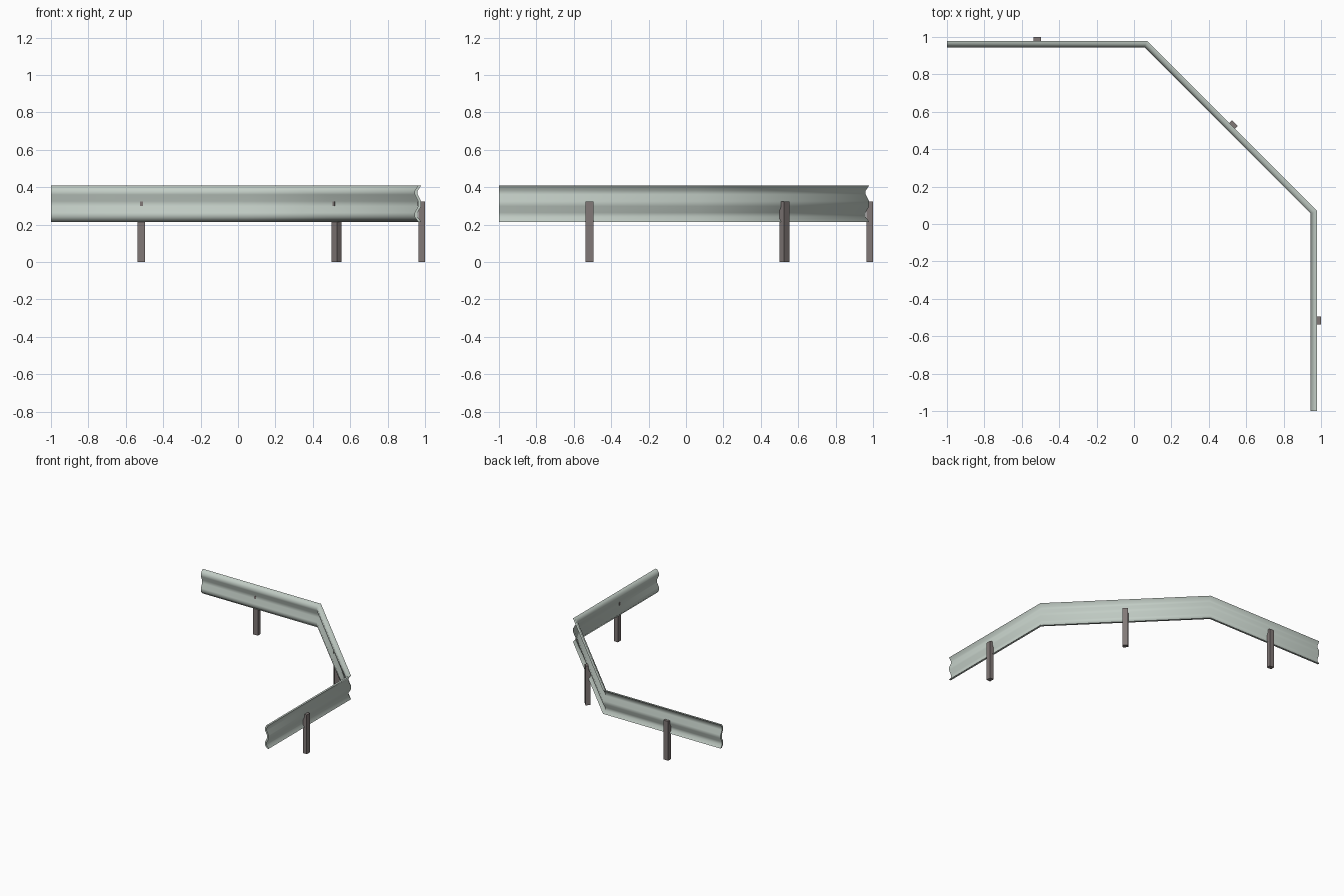
import bpy, bmesh, math
from mathutils import Vector, Matrix

if "Cube" in bpy.data.objects:
    bpy.data.objects.remove(bpy.data.objects["Cube"])


def material(name, rgb):
    m = bpy.data.materials.new(name)
    m.diffuse_color = (*rgb, 1)
    m.use_nodes = True
    m.node_tree.nodes["Principled BSDF"].inputs["Base Color"].default_value = m.diffuse_color
    return m


steel = material("galvanised steel", (0.54, 0.61, 0.56))
post_grey = material("post grey brown", (0.22, 0.19, 0.185))


def finish(name, bm, mat):
    bmesh.ops.recalc_face_normals(bm, faces=bm.faces)
    mesh = bpy.data.meshes.new(name)
    bm.to_mesh(mesh)
    bm.free()
    mesh.materials.append(mat)
    ob = bpy.data.objects.new(name, mesh)
    bpy.context.collection.objects.link(ob)
    return ob


# Rail: W-shaped section (inward offset, height), with thickness, swept along a mitred path
T = 0.016
back = [(0, .408), (.018, .382), (.018, .360), (0, .325),
        (0, .298), (.018, .264), (.018, .240), (0, .215)]
section = back + [(d + T, z) for d, z in reversed(back)]

# path of the back edge with the mitred inward direction at each point
k = math.tan(math.pi / 8)
path = [((-1, .979), (0, -1)), ((.069, .979), (-k, -1)),
        ((.979, .069), (-1, -k)), ((.979, -1), (-1, 0))]

bm = bmesh.new()
rings = [[bm.verts.new((p[0] + n[0] * d, p[1] + n[1] * d, z)) for d, z in section]
         for p, n in path]
count = len(section)
for a, b in zip(rings, rings[1:]):
    for i in range(count):
        j = (i + 1) % count
        bm.faces.new((a[i], a[j], b[j], b[i]))
# end caps, as quads between the back and front skins
for r in (rings[0], rings[-1]):
    for i in range(len(back) - 1):
        bm.faces.new((r[i], r[i + 1], r[count - 2 - i], r[count - 1 - i]))
rail = finish("guard_rail", bm, steel)
bpy.context.view_layer.objects.active = rail
rail.select_set(True)
bpy.ops.object.shade_smooth_by_angle(angle=math.radians(60))


# Posts: local +y points away from the road, y = 0 is the back edge of the rail
def box(bm, x, y0, y1, z0, z1):
    size = Matrix.Diagonal((2 * x, y1 - y0, z1 - z0, 1))
    move = Matrix.Translation((0, (y0 + y1) / 2, (z0 + z1) / 2))
    bmesh.ops.create_cube(bm, size=1, matrix=move @ size)


posts = [("left_post", (-.517, .979), 0),
         ("middle_post", (.524, .524), -45),
         ("right_post", (.979, -.515), -90)]
for name, (x, y), angle in posts:
    bm = bmesh.new()
    box(bm, .021, -.014, .021, 0, .322)          # upright
    box(bm, .008, -.019, -.010, .299, .322)      # fixing through the rail valley
    ob = finish(name, bm, post_grey)
    ob.location = (x, y, 0)
    ob.rotation_euler.z = math.radians(angle)
